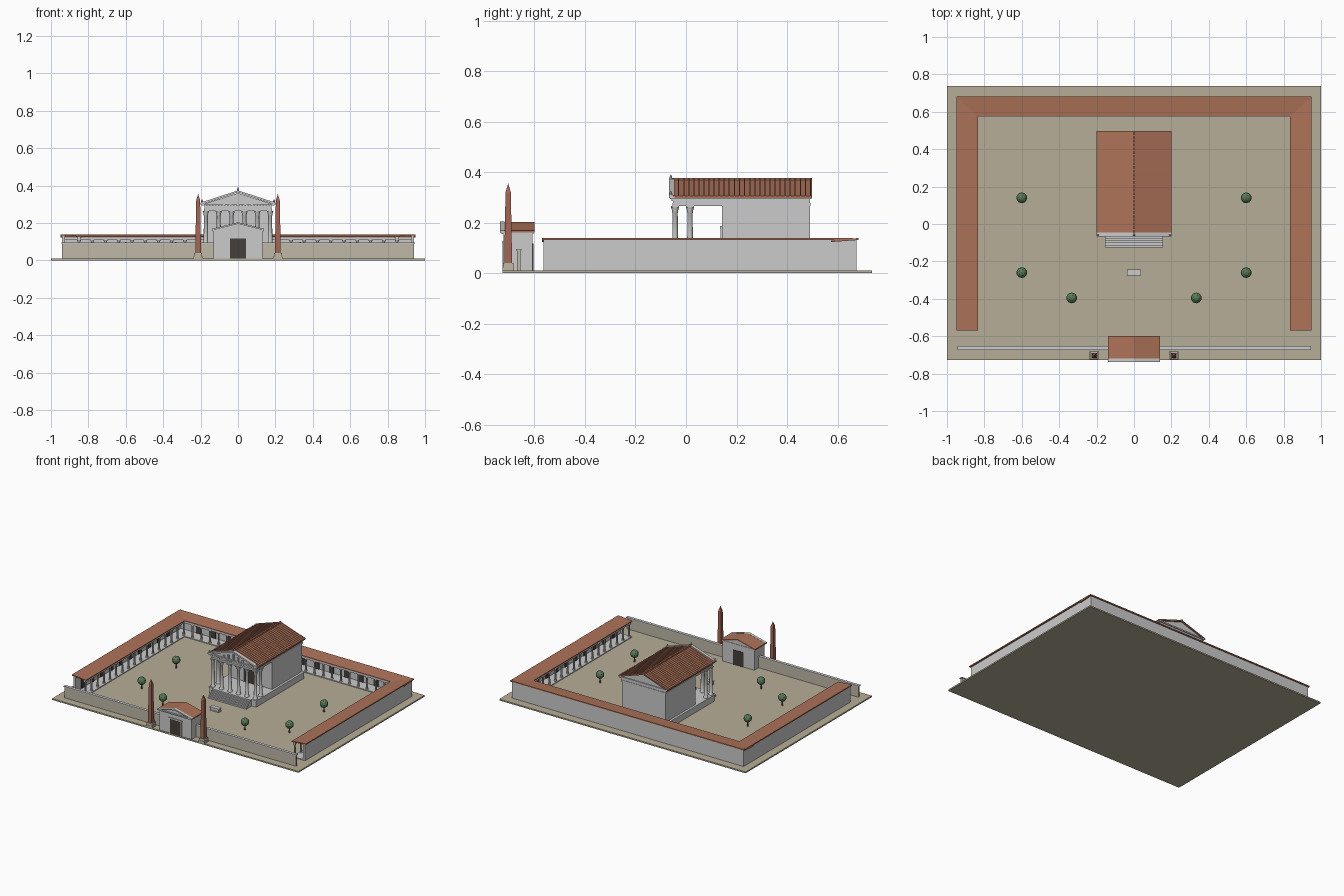
import bpy, bmesh, math
from mathutils import Matrix, Vector

if "Cube" in bpy.data.objects:
    bpy.data.objects.remove(bpy.data.objects["Cube"])

def material(name, rgb):
    m = bpy.data.materials.new(name)
    m.diffuse_color = (*rgb, 1)
    m.use_nodes = True
    m.node_tree.nodes["Principled BSDF"].inputs["Base Color"].default_value = m.diffuse_color
    return m

TILE = material("terracotta", (0.42, 0.17, 0.10))
SAND = material("sand", (0.47, 0.42, 0.31))
WALL = material("ochre_wall", (0.52, 0.48, 0.39))
GRANITE = material("red_granite", (0.36, 0.13, 0.09))
DARK = material("dark_door", (0.06, 0.05, 0.045))
LEAF = material("leaf", (0.10, 0.20, 0.10))
BARK = material("bark", (0.22, 0.14, 0.08))

def finish(name, bm, mat=None, smooth=False):
    bmesh.ops.recalc_face_normals(bm, faces=bm.faces)
    me = bpy.data.meshes.new(name)
    bm.to_mesh(me)
    bm.free()
    ob = bpy.data.objects.new(name, me)
    bpy.context.collection.objects.link(ob)
    if mat:
        me.materials.append(mat)
    if smooth:
        bpy.ops.object.select_all(action='DESELECT')
        ob.select_set(True)
        bpy.context.view_layer.objects.active = ob
        bpy.ops.object.shade_smooth_by_angle(angle=math.radians(40))
    return ob

def add_box(bm, x0, x1, y0, y1, z0, z1):
    c = Vector(((x0 + x1) / 2, (y0 + y1) / 2, (z0 + z1) / 2))
    bmesh.ops.create_cube(bm, size=1, matrix=Matrix.Translation(c) @ Matrix.Diagonal((x1 - x0, y1 - y0, z1 - z0, 1)))

def boxes(name, items, mat=None):
    bm = bmesh.new()
    for b in items:
        add_box(bm, *b)
    return finish(name, bm, mat)

def add_prism(bm, pts, a, b, axis='y'):
    # extrude a profile (u, z) along an axis
    mk = (lambda u, z, t: (u, t, z)) if axis == 'y' else (lambda u, z, t: (t, u, z))
    lo = [bm.verts.new(mk(u, z, a)) for u, z in pts]
    hi = [bm.verts.new(mk(u, z, b)) for u, z in pts]
    bm.faces.new(lo)
    bm.faces.new(hi[::-1])
    for i in range(len(pts)):
        j = (i + 1) % len(pts)
        bm.faces.new((lo[i], lo[j], hi[j], hi[i]))

def prisms(name, profiles, a, b, mat=None, axis='y'):
    bm = bmesh.new()
    for p in profiles:
        add_prism(bm, p, a, b, axis)
    return finish(name, bm, mat)

def add_lathe(bm, x, y, prof, n):
    rings = [[bm.verts.new((x + r * math.cos(2 * math.pi * k / n), y + r * math.sin(2 * math.pi * k / n), z))
              for k in range(n)] for r, z in prof]
    bm.faces.new(rings[0][::-1])
    bm.faces.new(rings[-1])
    for p, q in zip(rings, rings[1:]):
        for k in range(n):
            m = (k + 1) % n
            bm.faces.new((p[k], p[m], q[m], q[k]))

def gable(w, eave, peak, t):
    # two sloping slabs of a roof
    return [[(0, peak), (s * w, eave), (s * w, eave - t), (0, peak - t)] for s in (1, -1)]

# ground and front boundary wall
boxes("ground", [(-1, 1, -0.727, 0.737, 0, 0.01)], SAND)
boxes("front_wall", [(-0.94, 0.94, -0.67, -0.656, 0.01, 0.09)], WALL)
boxes("front_wall_coping", [(-0.945, 0.945, -0.674, -0.652, 0.09, 0.096)])

# porticoes: outer walls, floors, beams
boxes("portico_walls", [(-0.94, 0.94, 0.66, 0.675, 0.01, 0.132)] +
      [(min(s * .94, s * .925), max(s * .94, s * .925), -0.565, 0.66, 0.01, 0.132) for s in (1, -1)])
boxes("portico_floor", [(-0.925, 0.925, 0.572, 0.66, 0.01, 0.016)] +
      [(min(s * .835, s * .925), max(s * .835, s * .925), -0.565, 0.572, 0.01, 0.016) for s in (1, -1)])
boxes("portico_beams", [(-0.925, 0.925, 0.578, 0.594, 0.108, 0.124)] +
      [(min(s * .842, s * .858), max(s * .842, s * .858), -0.565, 0.594, 0.108, 0.124) for s in (1, -1)])

# lean-to roofs sloping down to the court
lean = lambda o, i: [(o, 0.139), (i, 0.129), (i, 0.123), (o, 0.131)]
prisms("side_portico_roofs", [lean(s * 0.95, s * 0.835) for s in (1, -1)], -0.57, 0.66, TILE)
prisms("back_portico_roof", [lean(0.682, 0.574)], -0.95, 0.95, TILE, 'x')

# portico columns and shop doors
small = [(0.0095, 0.014), (0.0095, 0.019), (0.007, 0.021), (0.006, 0.098), (0.0095, 0.104), (0.0095, 0.108)]
bm = bmesh.new()
for i in range(17):
    for s in (1, -1):
        add_lathe(bm, s * 0.85, -0.555 + i * 1.14 / 16, small, 8)
for i in range(1, 24):
    add_lathe(bm, -0.85 + i * 1.7 / 24, 0.586, small, 8)
finish("portico_columns", bm, None, True)
doors = [(x - 0.018, x + 0.018, 0.655, 0.661, 0.016, 0.095) for x in [-0.78 + i * 0.12 for i in range(14)]]
for s in (1, -1):
    for i in range(10):
        y = -0.48 + i * 0.11
        doors.append((min(s * .926, s * .92), max(s * .926, s * .92), y - 0.018, y + 0.018, 0.016, 0.095))
boxes("shop_doors", doors, DARK)

# temple: podium, stairs, cella
PZ = 0.06
boxes("temple_podium", [(-0.19, 0.19, -0.062, 0.495, 0.01, PZ - 0.006), (-0.195, 0.195, -0.066, 0.498, PZ - 0.006, PZ)])
boxes("temple_stairs", [(-0.155, 0.155, -0.126 + i * 0.012, -0.06, 0.01, 0.02 + i * 0.01) for i in range(5)])
boxes("temple_cella", [(-0.178, 0.178, 0.142, 0.49, PZ, 0.265)])
boxes("temple_door", [(-0.045, 0.045, 0.138, 0.143, PZ, 0.175)], DARK)
boxes("temple_door_frame", [(-0.055, -0.045, 0.136, 0.143, PZ, 0.175), (0.045, 0.055, 0.136, 0.143, PZ, 0.175),
                            (-0.058, 0.058, 0.135, 0.143, 0.175, 0.187)])

# temple columns with flared capitals
big = [(0.016, PZ), (0.016, PZ + .005), (0.0135, PZ + .01), (0.012, PZ + .013), (0.0105, 0.238),
       (0.012, 0.24), (0.012, 0.248), (0.0165, 0.26)]
spots = [(-0.172 + i * 0.0688, -0.043) for i in range(6)] + [(s * 0.172, 0.016) for s in (1, -1)]
bm = bmesh.new()
for x, y in spots:
    add_lathe(bm, x, y, big, 14)
    add_box(bm, x - .016, x + .016, y - .016, y + .016, 0.26, 0.265)
finish("temple_columns", bm, None, True)

# entablature, cornice, pediments
boxes("temple_entablature", [(-0.183, 0.183, -0.054, 0.493, 0.265, 0.277), (-0.18, 0.18, -0.051, 0.49, 0.277, 0.293),
                             (-0.195, 0.195, -0.064, 0.497, 0.293, 0.302)])
boxes("cornice_dentils", [(x - .004, x + .004, -0.058, -0.05, 0.286, 0.293) for x in [-0.176 + i * 0.016 for i in range(23)]])
prisms("temple_tympanum", [[(-0.18, 0.302), (0.18, 0.302), (0, 0.36)]], -0.052, 0.49)
prisms("raking_cornice", gable(0.2, 0.309, 0.374, 0.011), -0.067, -0.045)
boxes("pediment_reliefs", [(x - .006, x + .006, -0.06, -0.05, 0.302, 0.344 - abs(x) * 0.33)
                           for x in (-0.075, -0.04, 0, 0.04, 0.075)])

# tiled temple roof with ribs
prisms("temple_roof", gable(0.2, 0.305, 0.371, 0.008), -0.06, 0.498, TILE)
bm = bmesh.new()
for i in range(28):
    y = -0.052 + i * 0.0201
    for p in gable(0.201, 0.308, 0.374, 0.006):
        add_prism(bm, p, y, y + 0.005)
add_box(bm, -0.006, 0.006, -0.06, 0.498, 0.368, 0.377)
finish("temple_roof_ribs", bm, TILE)

# roof ornaments
bm = bmesh.new()
for x, z, h in ((-0.193, 0.308, 0.018), (0.193, 0.308, 0.018), (0, 0.37, 0.02)):
    add_lathe(bm, x, -0.06, [(0.005, z), (0.006, z + h * .5), (0.001, z + h)], 6)
finish("roof_ornaments", bm)

# gatehouse
boxes("gate_body", [(-0.13, 0.13, -0.722, -0.607, 0.01, 0.155), (-0.135, 0.135, -0.73, -0.604, 0.155, 0.163)])
prisms("gate_tympanum", [[(-0.13, 0.163), (0.13, 0.163), (0, 0.195)]], -0.722, -0.607)
prisms("gate_raking_cornice", gable(0.14, 0.169, 0.204, 0.009), -0.737, -0.718)
prisms("gate_roof", gable(0.14, 0.168, 0.203, 0.008), -0.724, -0.6, TILE)
boxes("gate_doors", [(-0.043, 0.043, y - 0.003, y + 0.003, 0.01, 0.117) for y in (-0.722, -0.607)], DARK)
boxes("gate_door_frame", [(-0.052, -0.043, -0.727, -0.72, 0.01, 0.117), (0.043, 0.052, -0.727, -0.72, 0.01, 0.117),
                          (-0.054, 0.054, -0.728, -0.72, 0.117, 0.126)])

# obelisks on pedestals
boxes("obelisk_pedestals", [b for s in (0.213, -0.213) for b in
      ((s - .026, s + .026, -0.727, -0.681, 0.01, 0.022), (s - .021, s + .021, -0.725, -0.683, 0.022, 0.04))], WALL)
bm = bmesh.new()
for s in (1, -1):
    add_lathe(bm, s * 0.213, -0.704, [(0.022, 0.04), (0.015, 0.32), (0.0005, 0.354)], 4)
    vs = bm.verts[:] if s == 1 else bm.verts[12:]
    bmesh.ops.rotate(bm, cent=(s * 0.213, -0.704, 0), matrix=Matrix.Rotation(math.pi / 4, 3, 'Z'), verts=vs)
    bm.verts.ensure_lookup_table()
finish("obelisks", bm, GRANITE)

# altar
boxes("altar", [(-0.036, 0.036, -0.275, -0.245, 0.01, 0.016), (-0.032, 0.032, -0.272, -0.248, 0.016, 0.03),
                (-0.037, 0.037, -0.276, -0.244, 0.03, 0.036)])

# court trees
trunks, crowns = bmesh.new(), bmesh.new()
for x, y in ((0.6, 0.14), (0.6, -0.26), (0.333, -0.395)):
    for s in (1, -1):
        add_lathe(trunks, s * x, y, [(0.006, 0.01), (0.004, 0.055)], 6)
        bmesh.ops.create_icosphere(crowns, subdivisions=2, radius=0.029, matrix=Matrix.Translation((s * x, y, 0.069)))
finish("tree_trunks", trunks, BARK)
finish("tree_crowns", crowns, LEAF)
